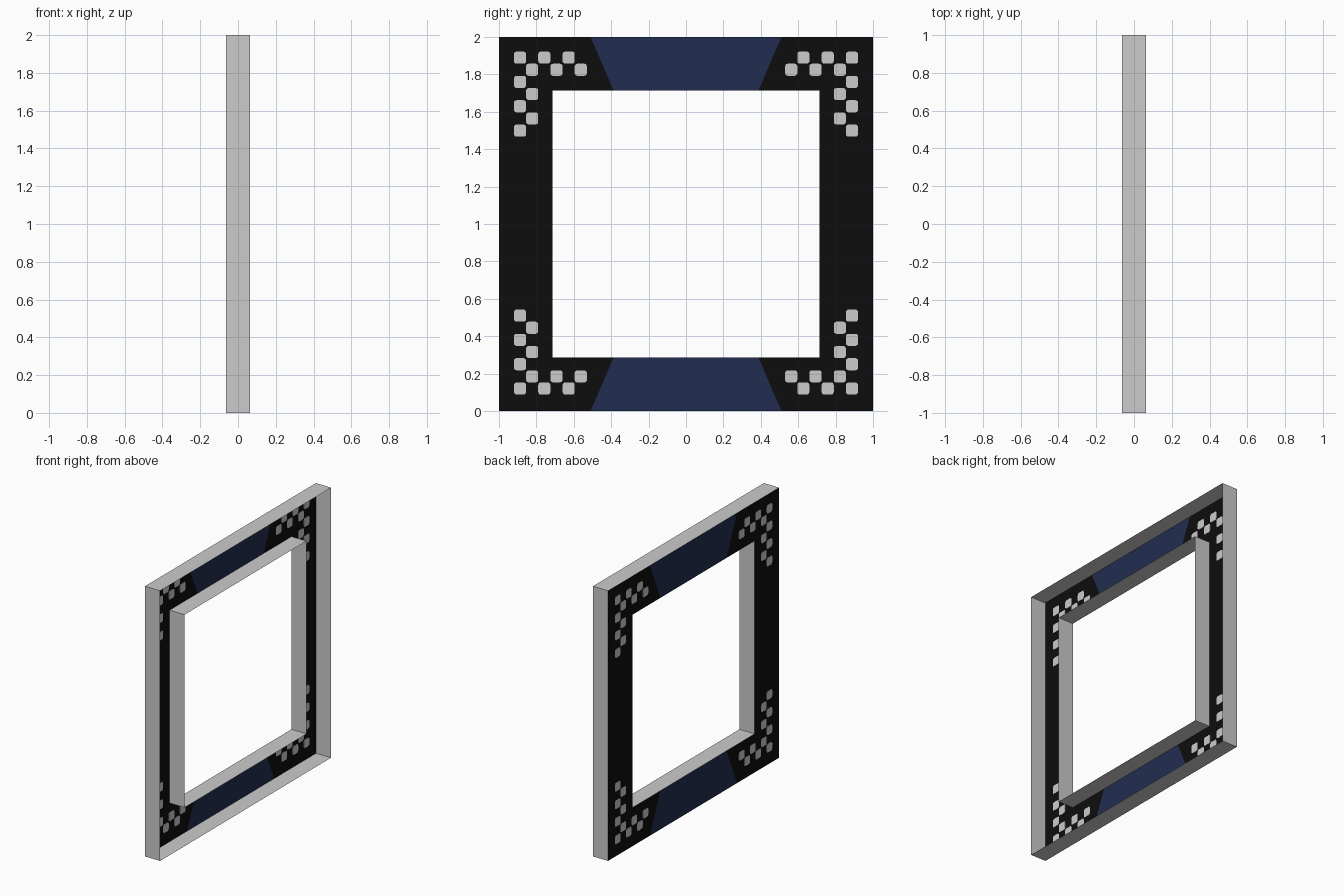
import bpy, bmesh, math

if "Cube" in bpy.data.objects:
    bpy.data.objects.remove(bpy.data.objects["Cube"])

DEPTH = 0.0625          # half depth of the frame along x
OPEN = 0.714            # half size of the opening
PLATE = 0.0015          # half thickness of the painted squares
PANEL_X = -DEPTH + PLATE
CELL = 0.065            # size of one checker square


def material(name, rgb):
    m = bpy.data.materials.new(name)
    m.diffuse_color = (*rgb, 1)
    m.use_nodes = True
    m.node_tree.nodes["Principled BSDF"].inputs["Base Color"].default_value = m.diffuse_color
    return m


GREY = material("light grey", (0.60, 0.60, 0.60))
BLACK = material("black", (0.004, 0.004, 0.004))
NAVY = material("navy blue", (0.0152, 0.027, 0.082))


def make_object(name, bm, mat):
    me = bpy.data.meshes.new(name)
    bm.to_mesh(me)
    bm.free()
    me.materials.append(mat)
    ob = bpy.data.objects.new(name, me)
    bpy.context.collection.objects.link(ob)
    return ob


def flat(name, outline, mat):
    """Flat sheet in the panel plane, facing -x; outline is (y, z about centre)."""
    bm = bmesh.new()
    f = bm.faces.new([bm.verts.new((PANEL_X, y, z + 1)) for y, z in outline])
    f.normal_update()
    if f.normal.x > 0:
        f.normal_flip()
    return make_object(name, bm, mat)


def wall_loop(name, half, outward):
    """Open square tube along x: a rim one sheet thick."""
    bm = bmesh.new()
    ring = [(-half, -half), (half, -half), (half, half), (-half, half)]
    a = [bm.verts.new((-DEPTH, y, z + 1)) for y, z in ring]
    b = [bm.verts.new((DEPTH, y, z + 1)) for y, z in ring]
    for i in range(4):
        j = (i + 1) % 4
        f = bm.faces.new((a[i], a[j], b[j], b[i]))
        f.normal_update()
        c = f.calc_center_median()
        away = f.normal.y * c.y + f.normal.z * (c.z - 1)
        if (away > 0) != outward:
            f.normal_flip()
    return make_object(name, bm, GREY)


# Rims: the side towards +x stays open, forming a channel
wall_loop("outer_rim", 1.0, True)
wall_loop("opening_rim", OPEN, False)

# Panel: black side brackets and navy middle sections
WIDE, NARROW = 0.51, 0.387
for s, side in ((-1, "left"), (1, "right")):
    flat(side + "_black_panel",
         [(s * y, z) for y, z in ((WIDE, 1), (1, 1), (1, -1), (WIDE, -1),
                                  (NARROW, -OPEN), (OPEN, -OPEN),
                                  (OPEN, OPEN), (NARROW, OPEN))], BLACK)
for s, end in ((-1, "bottom"), (1, "top")):
    flat(end + "_navy_panel",
         [(-WIDE, s), (WIDE, s), (NARROW, s * OPEN), (-NARROW, s * OPEN)], NAVY)


def rounded_square(bm, y, z):
    """Thin plate with rounded corners, visible from both sides of the panel."""
    r = 0.014
    h = CELL / 2 - r
    pts = []
    for k, (cy, cz) in enumerate(((h, h), (-h, h), (-h, -h), (h, -h))):
        for i in range(4):
            t = math.pi / 2 * (k + i / 3)
            pts.append((y + cy + r * math.cos(t), z + cz + r * math.sin(t)))
    a = [bm.verts.new((PANEL_X - PLATE, *p)) for p in pts]
    b = [bm.verts.new((PANEL_X + PLATE, *p)) for p in pts]
    bm.faces.new(a[::-1])
    bm.faces.new(b)
    n = len(pts)
    for i in range(n):
        j = (i + 1) % n
        bm.faces.new((a[i], a[j], b[j], b[i]))


# Checker corners: two staggered rows along each leg of the L
cells = {(c, c % 2) for c in range(6)} | {(r % 2, r) for r in range(7)}
for sz, z0, end in ((1, 0.088, "bottom"), (-1, 1.922, "top")):
    for sy, side in ((-1, "left"), (1, "right")):
        bm = bmesh.new()
        for c, r in sorted(cells):
            rounded_square(bm, sy * (0.92 - (c + 0.5) * CELL),
                           z0 + sz * (r + 0.5) * CELL)
        make_object(f"{end}_{side}_checker", bm, GREY)
